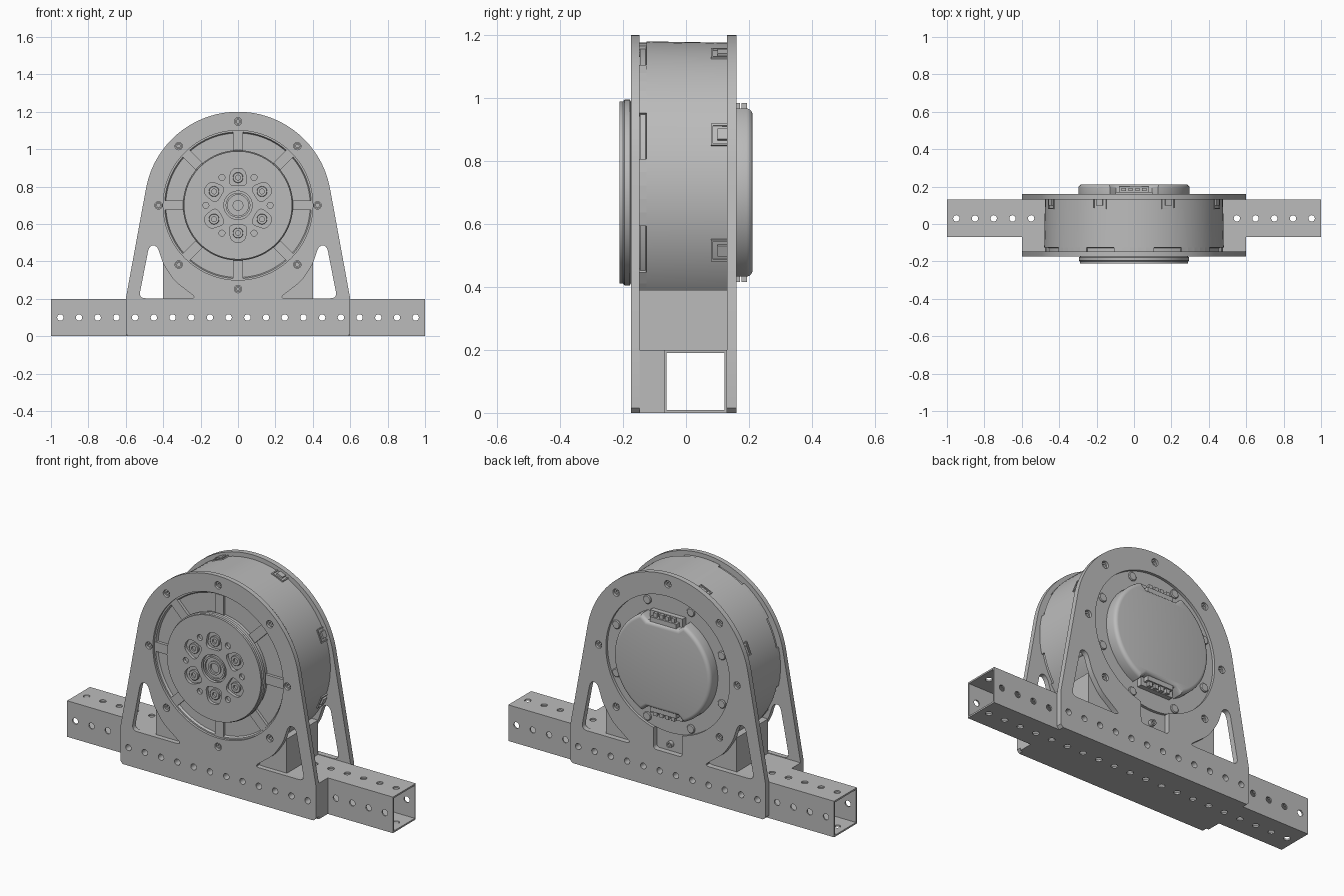
import bpy, bmesh
from math import sin, cos, pi, radians, acos, atan2, hypot
from mathutils import Matrix, Vector

if "Cube" in bpy.data.objects:
    bpy.data.objects.remove(bpy.data.objects["Cube"])

grey = bpy.data.materials.new("machined_grey")
grey.use_nodes = True
grey.diffuse_color = (0.5, 0.5, 0.5, 1)
grey.node_tree.nodes["Principled BSDF"].inputs["Base Color"].default_value = (0.5, 0.5, 0.5, 1)
ZC = 0.7  # height of the motor axis


def add(name, bm):
    bmesh.ops.remove_doubles(bm, verts=bm.verts, dist=1e-5)
    bmesh.ops.recalc_face_normals(bm, faces=bm.faces)
    me = bpy.data.meshes.new(name)
    bm.to_mesh(me)
    bm.free()
    me.materials.clear()
    me.materials.append(grey)
    me.shade_smooth()
    me.set_sharp_from_angle(angle=radians(35))
    ob = bpy.data.objects.new(name, me)
    bpy.context.collection.objects.link(ob)
    return ob


def circle(x, z, r, n=24):
    return [(x + r * cos(2 * pi * i / n), z + r * sin(2 * pi * i / n)) for i in range(n)]


def rounded(pts, r, n=5):
    """Round every corner of a polygon."""
    out = []
    for i, p in enumerate(pts):
        p, a, b = Vector(p), Vector(pts[i - 1]), Vector(pts[(i + 1) % len(pts)])
        s = p + (a - p).normalized() * min(r, (a - p).length * 0.48)
        e = p + (b - p).normalized() * min(r, (b - p).length * 0.48)
        for k in range(n + 1):
            t = k / n
            out.append(tuple(s * (1 - t) ** 2 + p * 2 * t * (1 - t) + e * t * t))
    return out


def plate(name, loops, a, b, flat=False, bevel=0.0):
    """Extrude outlines (inner loops are holes) along y from a to b, or along z if flat."""
    cu = bpy.data.curves.new(name, "CURVE")
    cu.dimensions, cu.fill_mode = "2D", "BOTH"
    cu.extrude = (b - a) / 2 - bevel
    cu.bevel_depth, cu.offset, cu.bevel_resolution = bevel, -bevel, 3
    for loop in loops:
        sp = cu.splines.new("POLY")
        sp.points.add(len(loop) - 1)
        for pt, (x, y) in zip(sp.points, loop):
            pt.co = (x, y, 0, 1)
        sp.use_cyclic_u = True
    tmp = bpy.data.objects.new(name + "_curve", cu)
    bpy.context.collection.objects.link(tmp)
    dg = bpy.context.evaluated_depsgraph_get()
    me = bpy.data.meshes.new_from_object(tmp.evaluated_get(dg))
    bm = bmesh.new()
    bm.from_mesh(me)
    bpy.data.objects.remove(tmp)
    bpy.data.meshes.remove(me)
    mid = (a + b) / 2
    if flat:
        bm.transform(Matrix.Translation((0, 0, mid)))
    else:
        bm.transform(Matrix.Translation((0, mid, 0)) @ Matrix.Rotation(pi / 2, 4, "X"))
    return add(name, bm)


def lathe(name, profile, x=0.0, z=ZC, steps=96):
    """Revolve (radius, y) points about an axis along y."""
    bm = bmesh.new()
    vs = [bm.verts.new((x + r, y, z)) for r, y in profile]
    es = [bm.edges.new(p) for p in zip(vs, vs[1:])]
    bmesh.ops.spin(bm, geom=vs + es, cent=(x, 0, z), axis=(0, 1, 0), angle=2 * pi, steps=steps)
    return add(name, bm)


def box(name, x, y, z, turn=0.0):
    """Box from ranges; turn swings it about the motor axis (z is then radial)."""
    bm = bmesh.new()
    bmesh.ops.create_cube(bm, size=1)
    size = Matrix.Diagonal((x[1] - x[0], y[1] - y[0], z[1] - z[0], 1))
    bm.transform(Matrix.Translation((sum(x) / 2, sum(y) / 2, sum(z) / 2)) @ size)
    if turn is not None:
        bm.transform(Matrix.Translation((0, 0, ZC)) @ Matrix.Rotation(turn, 4, "Y"))
    return add(name, bm)


def rect(x, z):
    return [(x[0], z[0]), (x[1], z[0]), (x[1], z[1]), (x[0], z[1])]


# Square tube with a row of holes in each wall
xs = [-0.95 + 0.1 * i for i in range(20)]
row = [circle(x, 0.1, 0.017, 16) for x in xs]
flat_row = [circle(x, 0.03, 0.017, 16) for x in xs]
plate("tube_front_wall", [rect((-1, 1), (0, 0.2))] + row, -0.07, -0.062)
plate("tube_back_wall", [rect((-1, 1), (0, 0.2))] + row, 0.122, 0.13)
plate("tube_floor", [rect((-1, 1), (-0.063, 0.123))] + flat_row, 0, 0.009, True)
plate("tube_roof", [rect((-1, 1), (-0.063, 0.123))] + flat_row, 0.191, 0.2, True)

# Side plates: arch tangent to sloping sides, windows, bolt and row holes
start = acos(0.5 / hypot(0.6, 0.5)) - atan2(0.5, 0.6)
arch = [(0.5 * cos(start + (pi - 2 * start) * i / 64), ZC + 0.5 * sin(start + (pi - 2 * start) * i / 64))
        for i in range(65)]
outline = [(-0.6, 0.2), (-0.6, 0.015), (-0.585, 0), (0.585, 0), (0.6, 0.015), (0.6, 0.2)] + arch
window = rounded([(0.53, 0.203), (0.22, 0.203), (0.34, 0.295), (0.4, 0.385), (0.432, 0.485), (0.475, 0.485)], 0.035)
bolts = []
for i in range(8):
    r = 0.425 if i % 4 == 0 else 0.448
    bolts.append((r * cos(i * pi / 4), ZC + r * sin(i * pi / 4)))
mid_row = row[4:16]
windows = [window, [(-x, z) for x, z in window]]
plate("front_plate", [outline, circle(0, ZC, 0.4, 96)] + windows + mid_row
      + [circle(x, z, 0.02) for x, z in bolts], -0.175, -0.148)

# Back plate opening has a square notch at the bottom
gap = 0.235
opening = [(0.38 * sin(a), ZC - 0.38 * cos(a)) for a in
           [gap + (2 * pi - 2 * gap) * i / 90 for i in range(91)]]
opening += rounded([(-0.088, 0.34), (-0.088, 0.212), (0.088, 0.212), (0.088, 0.34)], 0.02)[6:18]
plate("back_plate", [outline, opening] + windows + mid_row
      + [circle(x, z, 0.02) for i, (x, z) in enumerate(bolts) if i != 6], 0.13, 0.16)

# Spacer in front of the tube and saddle block under the motor
plate("front_spacer", [rect((-0.6, 0.6), (0, 0.2))] + mid_row, -0.148, -0.07)
box("saddle_block", (-0.4, 0.4), (-0.148, 0.13), (0.2, 0.39), None)

# Bolts in both plates
for x, z in bolts:
    for name, y, s in (("front_bolt", -0.165, 1), ("back_bolt", 0.15, -1)):
        lathe(name, [(0, y + 0.01 * s), (0.009, y + 0.01 * s), (0.009, y), (0.017, y),
                     (0.017, y + 0.03 * s)], x, z, 16)

# Motor housing with front face and recessed back face
lathe("motor_housing", [(0, -0.15), (0.386, -0.15), (0.392, -0.162), (0.4, -0.162), (0.4, -0.146), (0.468, -0.146),
                        (0.468, -0.128), (0.48, -0.125), (0.476, 0.13), (0.38, 0.13), (0.38, 0.145), (0, 0.145)])
for i in range(8):
    a = i * pi / 4
    box("front_rib", (-0.026, 0.026), (-0.166, -0.14), (0.28, 0.393), a)
    for k in range(-2, 3):
        box("housing_tab", (-0.022, 0.022), (-0.147, -0.12), (0.455, 0.477), a + k * 0.09)
    # Clips near the back rim
    c = a + pi / 8
    box("clip_bar", (-0.036, 0.036), (0.08, 0.086), (0.46, 0.482), c)
    box("clip_body", (-0.018, 0.018), (0.1, 0.13), (0.46, 0.486), c)
    for s in (-0.034, 0.034):
        box("clip_arm", (s - 0.003, s + 0.003), (0.08, 0.13), (0.46, 0.482), c)
    lathe("back_lug", [(0, 0.153), (0.02, 0.153), (0.024, 0.149), (0.024, 0.14)],
          0.35 * cos(c), ZC + 0.35 * sin(c), 20)

# Output rotor: stepped rim and a face with pockets, small holes and a centre bore
lathe("rotor_rim", [(0, -0.195), (0.28, -0.195), (0.284, -0.2), (0.29, -0.2), (0.295, -0.195),
                    (0.295, -0.178), (0.285, -0.174), (0.285, -0.14)])
face = [circle(0, ZC, 0.289, 96), circle(0, ZC, 0.076, 40)]
shape = rounded([(-0.052, 0.105), (0.052, 0.105), (0.036, 0.198), (-0.036, 0.198)], 0.035)
for i in range(6):
    a = i * pi / 3
    face.append([(x * cos(a) + z * sin(a), ZC - x * sin(a) + z * cos(a)) for x, z in shape])
    face.append(circle(0.172 * cos(a), ZC + 0.172 * sin(a), 0.016, 20))
    lathe("rotor_screw", [(0, -0.197), (0.013, -0.197), (0.013, -0.207), (0.026, -0.207), (0.028, -0.205),
                          (0.028, -0.19)], 0.148 * sin(a), ZC + 0.148 * cos(a), 24)
plate("rotor_face", face, -0.212, -0.194)
lathe("centre_hub", [(0, -0.197), (0.026, -0.197), (0.026, -0.208), (0.038, -0.208), (0.038, -0.201),
                     (0.056, -0.201), (0.056, -0.21), (0.066, -0.21), (0.066, -0.19)], steps=40)

# Rear cover: rounded disc with flats at top and bottom for the connectors
cover = []
for s in (0, pi):
    for i in range(41):
        t = s - 1.12 + 2.24 * i / 40
        cover.append((0.297 * cos(t), ZC + 0.297 * sin(t)))
    k = 1 if s == 0 else -1
    cover += [(0.095 * k, ZC + 0.238 * k), (-0.095 * k, ZC + 0.238 * k)]
plate("rear_cover", [cover], 0.11, 0.212, bevel=0.02)
for a in (0, pi):
    box("connector_base", (-0.1, 0.1), (0.14, 0.172), (0.22, 0.285), a)
    box("connector_shell", (-0.08, 0.08), (0.17, 0.2), (0.22, 0.262), a)
    for x in (-0.055, -0.018, 0.018, 0.055):
        box("connector_pin", (x - 0.011, x + 0.011), (0.177, 0.193), (0.26, 0.285), a)
